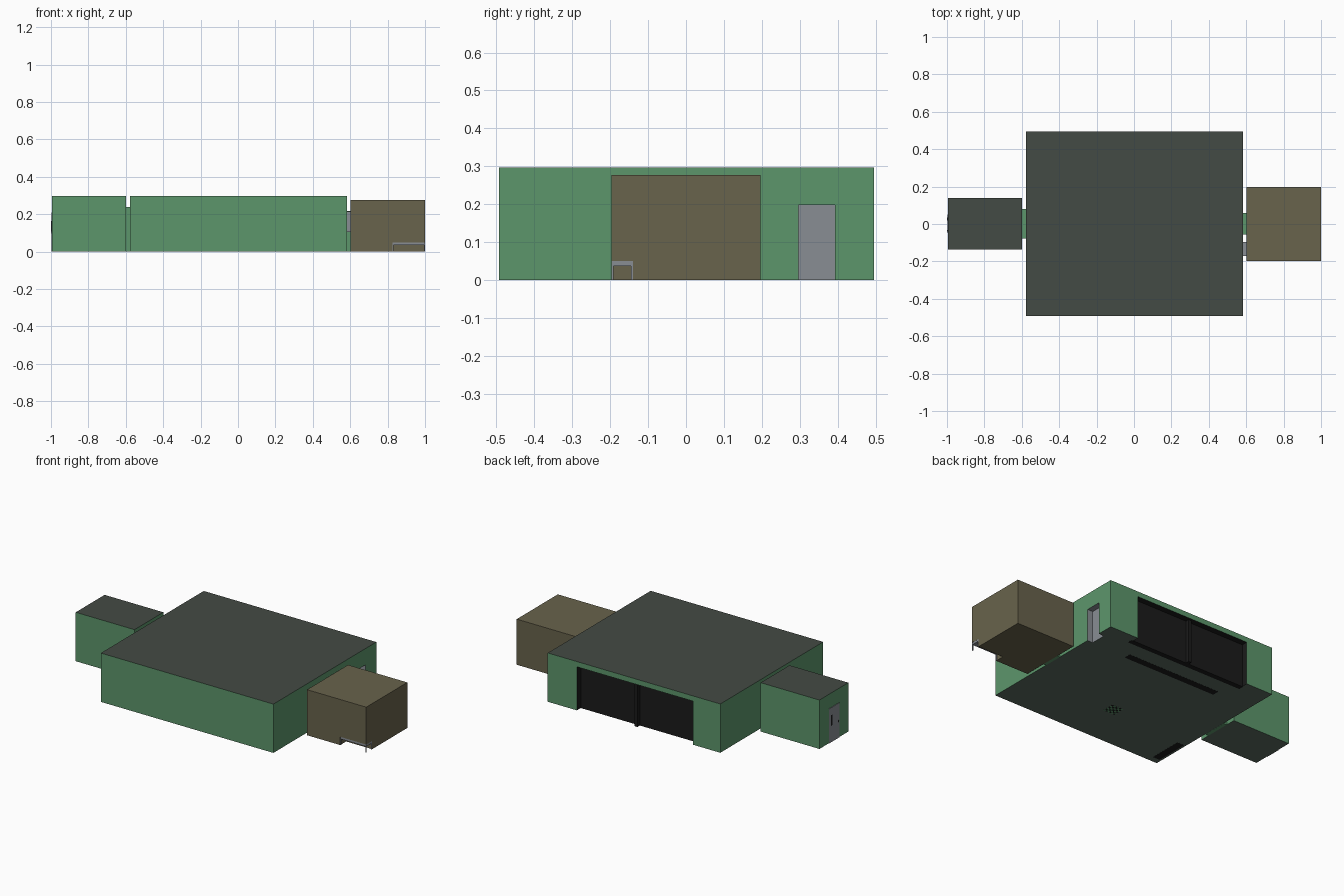
import bpy
import bmesh
from mathutils import Vector

if "Cube" in bpy.data.objects:
    bpy.data.objects.remove(bpy.data.objects["Cube"], do_unlink=True)


def material(name, rgb):
    mat = bpy.data.materials.new(name)
    mat.use_nodes = True
    mat.diffuse_color = (*rgb, 1)
    mat.node_tree.nodes["Principled BSDF"].inputs["Base Color"].default_value = (*rgb, 1)
    return mat


GREEN = material("wall green", (0.108, 0.305, 0.148))
ROOF = material("roof slate", (0.057, 0.07, 0.058))
FLOOR = material("floor green gray", (0.105, 0.15, 0.118))
BROWN = material("shed brown", (0.14, 0.125, 0.072))
GRAY = material("metal gray", (0.25, 0.27, 0.295))
BLACK = material("shutter black", (0.011, 0.011, 0.011))


def box(name, x, y, z, *mats):
    """Box spanning the given (min, max) ranges."""
    bm = bmesh.new()
    bmesh.ops.create_cube(bm, size=1)
    for v in bm.verts:
        v.co = Vector([r[0] if c < 0 else r[1] for c, r in zip(v.co, (x, y, z))])
    mesh = bpy.data.meshes.new(name)
    bm.to_mesh(mesh)
    bm.free()
    for mat in mats:
        mesh.materials.append(mat)
    obj = bpy.data.objects.new(name, mesh)
    bpy.context.collection.objects.link(obj)
    return obj


def cut(target, x, y, z):
    """Carve a box out of the target and remove the cutter."""
    cutter = box("cutter", x, y, z)
    cutter.hide_render = True
    mod = target.modifiers.new("recess", 'BOOLEAN')
    mod.operation = 'DIFFERENCE'
    mod.solver = 'EXACT'
    mod.object = cutter
    bpy.context.view_layer.objects.active = target
    bpy.ops.object.modifier_apply(modifier=mod.name)
    bpy.data.objects.remove(cutter, do_unlink=True)


def paint(obj, rule):
    for face in obj.data.polygons:
        face.material_index = rule(face.center, face.normal)


PLATE = (0, 0.0006)  # height of the plates set into the floor

# Main hall with recessed shutters at the back and a side doorway
hall = box("main_hall", (-0.577, 0.583), (-0.493, 0.495), (PLATE[1], 0.297),
           GREEN, ROOF, FLOOR, BLACK, GRAY)
cut(hall, (-0.395, 0.387), (0.457, 0.6), (-0.1, 0.265))
cut(hall, (0.546, 0.7), (0.297, 0.393), (-0.1, 0.198))


def hall_rule(c, n):
    if n.z > 0.5:
        return 1
    if n.z < -0.5 and c.z < 0.01:
        return 2
    if -0.576 < c.x < 0.582 and -0.492 < c.y < 0.494:
        return 3 if c.x < 0.5 else 4
    return 0


paint(hall, hall_rule)
box("shutter_center_post", (-0.01, 0.01), (0.457, 0.48), (0, 0.265), BLACK)

# Floor fittings flush with the underside
box("shutter_track", (-0.4, 0.4), (0.425, 0.457), PLATE, BLACK)
box("floor_grate", (-0.33, 0.305), (0.285, 0.328), PLATE, BLACK)
box("side_grate", (-0.565, -0.518), (-0.455, -0.245), PLATE, BLACK)
for i in range(6):
    for j in range(6):
        x, y = -0.055 + i * 0.013, -0.235 + j * 0.013
        box("floor_drain_tile", (x, x + 0.013), (y, y + 0.013), PLATE,
            GREEN if (i + j) % 2 else BLACK)

# Entrance annex with its link and door
annex = box("entrance_annex", (-0.995, -0.6), (-0.137, 0.14), (0, 0.297),
            GREEN, ROOF, FLOOR)
paint(annex, lambda c, n: 1 if n.z > 0.5 else 2 if n.z < -0.5 else 0)
box("entrance_link", (-0.6, -0.577), (-0.077, 0.08), (0, 0.238), GREEN)
box("entrance_door", (-0.998, -0.995), (-0.048, 0.05), (0, 0.21), GRAY)
box("entrance_door_window", (-0.9985, -0.998), (0.018, 0.034), (0.1, 0.165), BLACK)
box("entrance_door_handle", (-1.0, -0.998), (-0.04, -0.033), (0.097, 0.107), BLACK)

# Storage annex with a notched corner
shed = box("storage_annex", (0.602, 1.0), (-0.197, 0.197), (0, 0.277), BROWN)
cut(shed, (0.825, 1.1), (-0.3, -0.14), (-0.1, 0.05))
box("notch_lintel", (0.825, 0.999), (-0.196, -0.14), (0.037, 0.05), GRAY)
for x in (0.826, 0.994):
    box("notch_post", (x, x + 0.005), (-0.196, -0.191), (0, 0.04), GRAY)
box("notch_inner_post", (0.994, 0.999), (-0.145, -0.14), (0, 0.04), GRAY)

# Link and duct between hall and storage
box("storage_link", (0.583, 0.602), (-0.057, 0.06), (0, 0.217), GREEN)
box("storage_duct", (0.583, 0.602), (-0.172, -0.097), (0.105, 0.215), GRAY)
